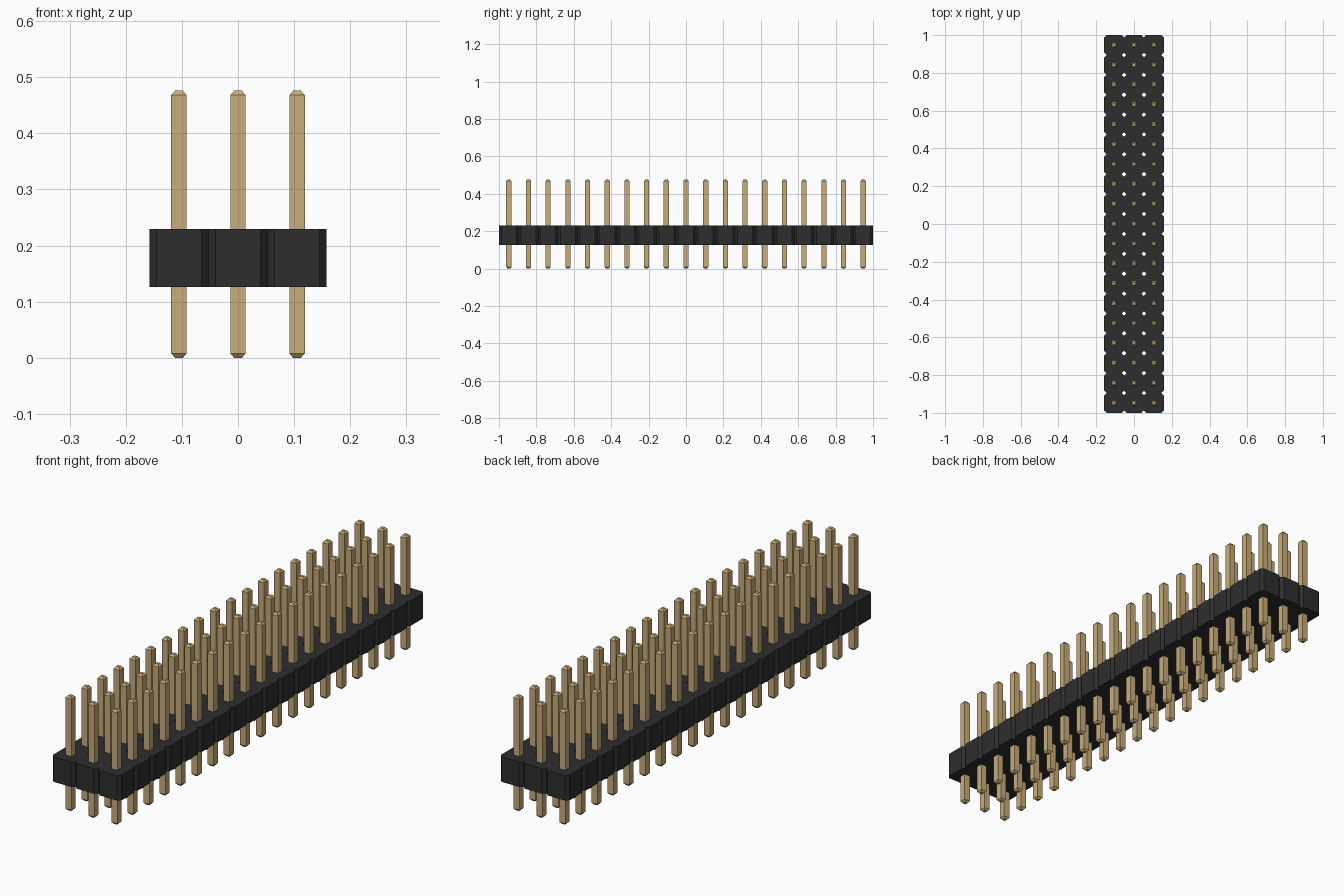
import bpy
import bmesh

cube = bpy.data.objects.get("Cube")
if cube:
    bpy.data.objects.remove(cube, do_unlink=True)

COLS, ROWS = 3, 19
PITCH = 2 / ROWS
HALF = PITCH / 2
CHAMFER = 0.0125
BODY_BOTTOM, BODY_TOP = 0.126, 0.23
PIN_TOP, PIN_HALF = 0.476, 0.0137
TIP_HALF, TIP_HEIGHT = 0.007, 0.008


def make_material(name, rgb):
    mat = bpy.data.materials.new(name)
    mat.use_nodes = True
    color = (*rgb, 1)
    mat.diffuse_color = color
    mat.node_tree.nodes["Principled BSDF"].inputs["Base Color"].default_value = color
    return mat


def finish(bm, name, mat):
    bmesh.ops.recalc_face_normals(bm, faces=bm.faces)
    mesh = bpy.data.meshes.new(name)
    bm.to_mesh(mesh)
    bm.free()
    mesh.materials.append(mat)
    obj = bpy.data.objects.new(name, mesh)
    bpy.context.collection.objects.link(obj)
    return obj


black = make_material("black plastic", (0.027, 0.027, 0.027))
gold = make_material("gold metal", (0.57, 0.415, 0.195))

centres = [((i - (COLS - 1) / 2) * PITCH, (j - (ROWS - 1) / 2) * PITCH)
           for i in range(COLS) for j in range(ROWS)]

# Housing: chamfered square cells joined in a grid, open at the cell corners
bm = bmesh.new()
inner = HALF - CHAMFER
octagon = [(HALF, -inner), (HALF, inner), (inner, HALF), (-inner, HALF),
           (-HALF, inner), (-HALF, -inner), (-inner, -HALF), (inner, -HALF)]
for cx, cy in centres:
    low, high = [[bm.verts.new((cx + x, cy + y, z)) for x, y in octagon]
                 for z in (BODY_BOTTOM, BODY_TOP)]
    bm.faces.new(high)
    bm.faces.new(low[::-1])
    for k in range(8):
        n = (k + 1) % 8
        mx = cx + (octagon[k][0] + octagon[n][0]) / 2
        my = cy + (octagon[k][1] + octagon[n][1]) / 2
        chamfer = k % 2 == 1
        border = abs(mx) > COLS * HALF - 0.001 or abs(my) > ROWS * HALF - 0.001
        if chamfer or border:
            bm.faces.new((low[k], low[n], high[n], high[k]))
bmesh.ops.remove_doubles(bm, verts=bm.verts, dist=0.0001)
finish(bm, "housing", black)

# Pins: square rods with tapered tips at both ends
bm = bmesh.new()
sections = [(0, TIP_HALF), (TIP_HEIGHT, PIN_HALF),
            (PIN_TOP - TIP_HEIGHT, PIN_HALF), (PIN_TOP, TIP_HALF)]
for cx, cy in centres:
    rings = [[bm.verts.new((cx + sx * h, cy + sy * h, z))
              for sx, sy in ((-1, -1), (1, -1), (1, 1), (-1, 1))]
             for z, h in sections]
    bm.faces.new(rings[0][::-1])
    bm.faces.new(rings[-1])
    for a, b in zip(rings, rings[1:]):
        for k in range(4):
            n = (k + 1) % 4
            bm.faces.new((a[k], a[n], b[n], b[k]))
finish(bm, "pins", gold)
